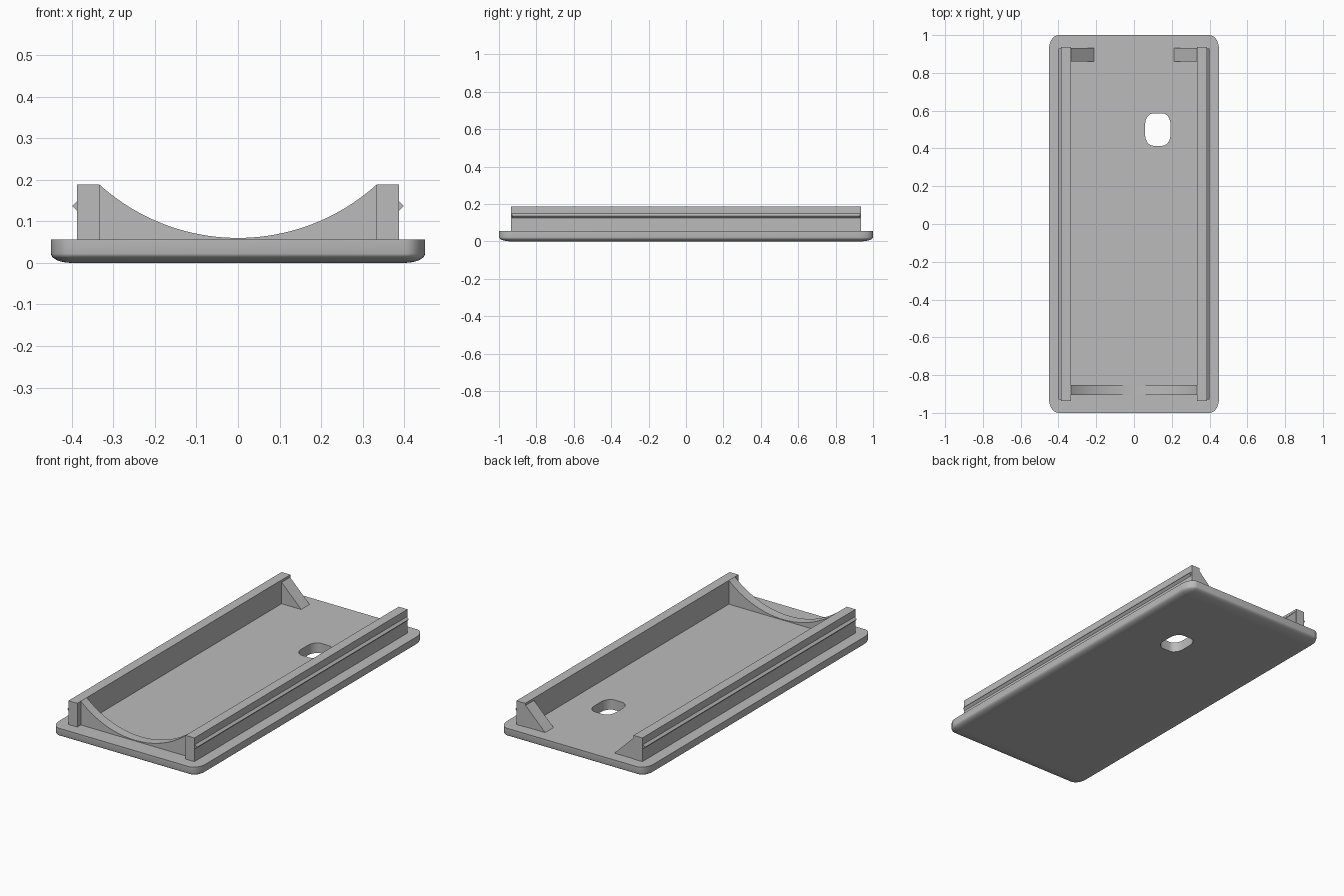
import bpy, bmesh, math

if "Cube" in bpy.data.objects:
    bpy.data.objects.remove(bpy.data.objects["Cube"])

TOP = 0.056      # top of the plate
RAIL_TOP = 0.188
RAIL_IN, RAIL_OUT = 0.333, 0.387

grey = bpy.data.materials.new("plain_grey")
grey.use_nodes = True
COLOUR = (0.5, 0.5, 0.5, 1)
grey.diffuse_color = COLOUR
grey.node_tree.nodes["Principled BSDF"].inputs["Base Color"].default_value = COLOUR


def finish(name, bm, smooth=False):
    bmesh.ops.recalc_face_normals(bm, faces=bm.faces)
    mesh = bpy.data.meshes.new(name)
    bm.to_mesh(mesh)
    bm.free()
    obj = bpy.data.objects.new(name, mesh)
    bpy.context.collection.objects.link(obj)
    mesh.materials.append(grey)
    if smooth:
        bpy.ops.object.select_all(action="DESELECT")
        obj.select_set(True)
        bpy.context.view_layer.objects.active = obj
        bpy.ops.object.shade_smooth_by_angle(angle=math.radians(35))
        for poly in mesh.polygons:
            if abs(poly.normal.z) > 0.9999:
                poly.use_smooth = False
    return obj


def extrude_profile(name, profile, y0, y1, smooth=False):
    """Extrude an (x, z) outline from y0 to y1."""
    bm = bmesh.new()
    face = bm.faces.new([bm.verts.new((x, y0, z)) for x, z in profile])
    out = bmesh.ops.extrude_face_region(bm, geom=[face])
    moved = [v for v in out["geom"] if isinstance(v, bmesh.types.BMVert)]
    bmesh.ops.translate(bm, verts=moved, vec=(0, y1 - y0, 0))
    return finish(name, bm, smooth)


def ring(bm, cx, cy, hx, hy, rx, ry, z, steps=8):
    """Rounded rectangle of vertices; hx, hy locate the corner centres."""
    verts = []
    for i, (sx, sy) in enumerate([(1, 1), (-1, 1), (-1, -1), (1, -1)]):
        for k in range(steps + 1):
            a = math.pi / 2 * (i + k / steps)
            verts.append(bm.verts.new((cx + sx * hx + rx * math.cos(a),
                                       cy + sy * hy + ry * math.sin(a), z)))
    return verts


def bridge(bm, a, b):
    n = len(a)
    for i in range(n):
        j = (i + 1) % n
        bm.faces.new((a[i], a[j], b[j], b[i]))


# Plate with rounded lower rim and a rounded through hole
bm = bmesh.new()
RIM_Z, SEGS = 0.022, 8
levels = [(TOP, 1.0)]
for k in range(SEGS + 1):
    a = math.pi / 2 * k / SEGS
    levels.append((RIM_Z * (1 - math.sin(a)), math.cos(a)))
rings = [ring(bm, 0, 0, 0.40, 0.925, 0.05 * c, 0.075 * c, z) for z, c in levels]
for upper, lower in zip(rings, rings[1:]):
    bridge(bm, upper, lower)
hole = [ring(bm, 0.126, 0.5, 0.023, 0.028, 0.044, 0.058, z) for z in (TOP, 0)]
bridge(bm, *hole)
bmesh.ops.remove_doubles(bm, verts=bm.verts, dist=1e-5)
for z in (TOP, 0):
    edges = [e for e in bm.edges if e.is_boundary
             and all(abs(v.co.z - z) < 1e-5 for v in e.verts)]
    bmesh.ops.triangle_fill(bm, edges=edges, use_beauty=True)
finish("base_plate", bm, smooth=True)

# Side rails, snap ridges and rear gussets, one of each per side
for side, s in (("left", 1), ("right", -1)):
    rail = [(RAIL_IN, TOP), (RAIL_OUT, TOP), (RAIL_OUT, RAIL_TOP), (RAIL_IN, RAIL_TOP)]
    ridge = [(RAIL_OUT, 0.125), (0.399, 0.137), (RAIL_OUT, 0.149)]
    gusset = [(RAIL_IN, TOP), (0.213, TOP), (RAIL_IN, 0.175)]
    for part, outline, y0, y1 in (("rail", rail, -0.936, 0.936),
                                  ("snap_ridge", ridge, -0.93, 0.93),
                                  ("rear_gusset", gusset, 0.859, 0.933)):
        extrude_profile(f"{side}_{part}", [(s * x, z) for x, z in outline], y0, y1)

# Front web with a circular scoop
LOW = 0.06
sag = RAIL_TOP - LOW
radius = (RAIL_IN ** 2 + sag ** 2) / (2 * sag)
half = math.asin(RAIL_IN / radius)
N = 40
arc = [(radius * math.sin(t), LOW + radius * (1 - math.cos(t)))
       for t in (half * (1 - 2 * k / N) for k in range(N + 1))]
extrude_profile("front_web", [(-RAIL_IN, TOP), (RAIL_IN, TOP)] + arc,
                -0.905, -0.852, smooth=True)
